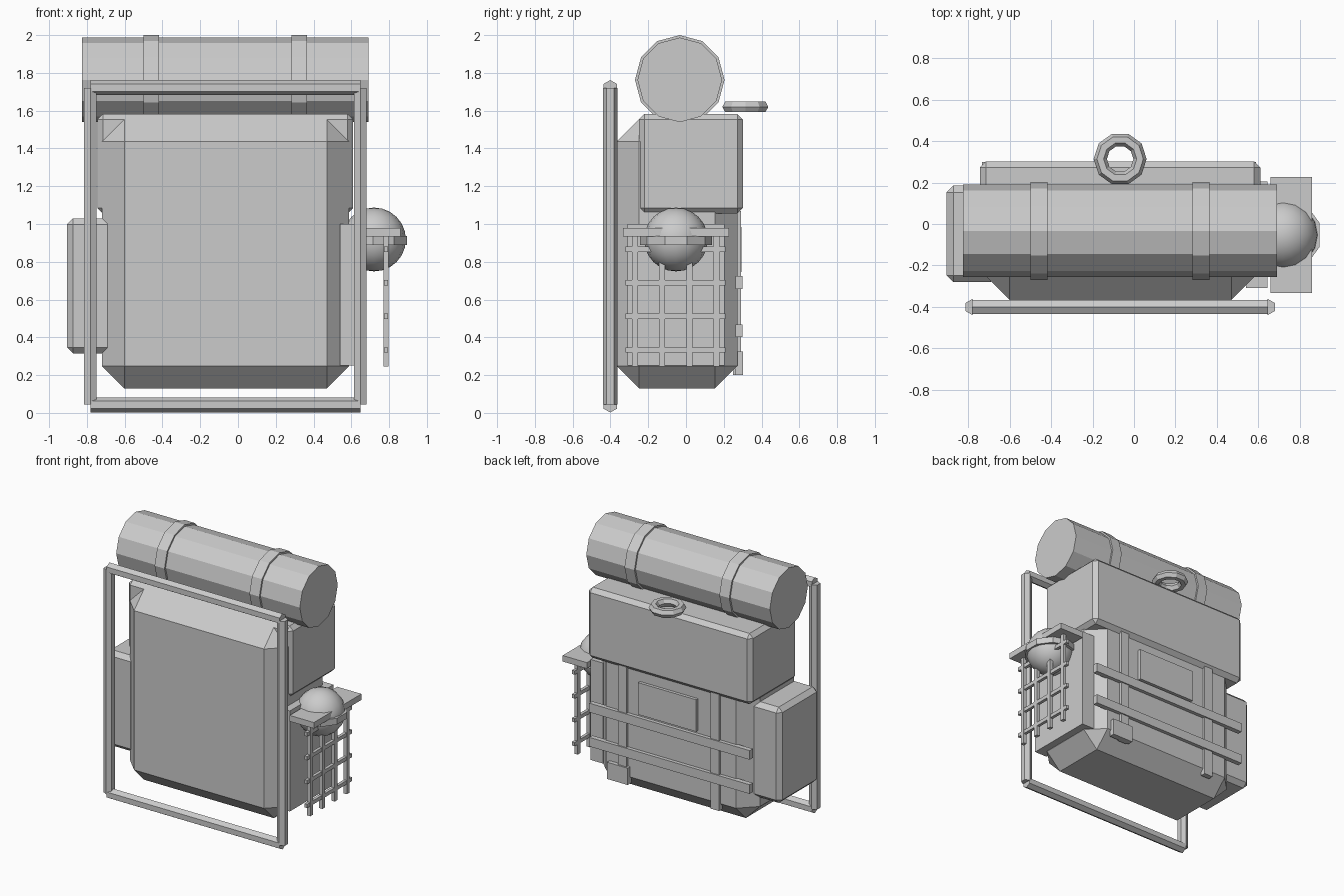
import bpy
import math
from mathutils import Matrix

if "Cube" in bpy.data.objects:
    bpy.data.objects.remove(bpy.data.objects["Cube"])

grey = bpy.data.materials.new("plain_grey")
grey.diffuse_color = (0.6, 0.6, 0.6, 1)
grey.use_nodes = True
grey.node_tree.nodes["Principled BSDF"].inputs["Base Color"].default_value = grey.diffuse_color


def finish(obj, name):
    obj.name = name
    obj.data.materials.clear()
    obj.data.materials.append(grey)
    return obj


def box(name, x, y, z, bevel=0.0):
    """Box from (min, max) pairs, with optional chamfered edges."""
    bpy.ops.mesh.primitive_cube_add(size=1)
    o = finish(bpy.context.object, name)
    size = [b - a for a, b in (x, y, z)]
    mid = [(a + b) / 2 for a, b in (x, y, z)]
    o.data.transform(Matrix.Translation(mid) @ Matrix.Diagonal((*size, 1)))
    if bevel:
        m = o.modifiers.new("chamfer", "BEVEL")
        m.width, m.segments = bevel, 1
    return o


def rod(name, axis, lo, hi, centre, radius, sides):
    """Prism along x or z; centre holds the two remaining coordinates."""
    bpy.ops.mesh.primitive_cylinder_add(vertices=sides, radius=radius, depth=hi - lo)
    o = finish(bpy.context.object, name)
    mid = (lo + hi) / 2
    if axis == "x":
        # turn about y, then about x so a corner points up
        turn = Matrix.Rotation(math.pi / 2, 4, "X") @ Matrix.Rotation(math.pi / 2, 4, "Y")
        o.data.transform(Matrix.Translation((mid, *centre)) @ turn)
    else:
        o.data.transform(Matrix.Translation((*centre, mid)))
    return o


# Main bag, lid and side pockets
box("main_bag", (-0.72, 0.588), (-0.366, 0.272), (0.13, 1.555), 0.118)
box("lid_pocket", (-0.745, 0.61), (-0.25, 0.302), (1.055, 1.583), 0.03)
box("left_pocket", (-0.905, -0.66), (-0.28, 0.185), (0.315, 1.03), 0.032)
box("right_pocket", (0.54, 0.645), (-0.31, 0.205), (0.25, 1.0))

# Carrying frame of hexagonal tubes
for side, x in (("left", -0.782), ("right", 0.648)):
    rod("frame_upright_" + side, "z", 0.045, 1.72, (x, -0.401), 0.038, 6)
for end, z in (("bottom", 0.042), ("top", 1.722)):
    rod("frame_bar_" + end, "x", -0.782, 0.648, (-0.401, z), 0.04, 6)

# Bedroll with two straps
rod("bedroll", "x", -0.826, 0.69, (-0.033, 1.763), 0.224, 12)
for x in (-0.459, 0.324):
    rod("bedroll_strap", "x", x - 0.041, x + 0.041, (-0.033, 1.763), 0.237, 12)

# Ring on the lid
bpy.ops.mesh.primitive_torus_add(location=(-0.067, 0.314, 1.62), major_radius=0.096,
                                 minor_radius=0.032, major_segments=10, minor_segments=6)
finish(bpy.context.object, "lid_ring")

# Back webbing, patch and buckle
for x in (-0.44, 0.324):
    box("back_strap", (x - 0.036, x + 0.036), (0.25, 0.29), (0.2, 1.07))
for z in (0.435, 0.69):
    box("back_cross_strap", (-0.735, 0.59), (0.262, 0.299), (z - 0.034, z + 0.034))
box("back_patch", (-0.29, 0.19), (0.26, 0.295), (0.745, 0.983))
box("strap_buckle", (0.27, 0.44), (0.26, 0.303), (0.2, 0.325))

# Ball held by a rim plate and a band
bpy.ops.mesh.primitive_uv_sphere_add(segments=16, ring_count=12, radius=0.169,
                                     location=(0.72, -0.053, 0.918))
finish(bpy.context.object, "ball")
bpy.ops.object.shade_smooth()
rod("ball_band", "z", 0.89, 0.937, (0.715, -0.053), 0.19, 10)
box("net_rim", (0.66, 0.86), (-0.333, 0.227), (0.935, 0.98))

# Hanging net
for i in range(4):
    y = -0.27 + 0.144 * i
    box("net_cord_upright", (0.77, 0.797), (y - 0.016, y + 0.016), (0.245, 0.94))
    z = 0.333 + 0.178 * i
    box("net_cord_cross", (0.772, 0.795), (-0.32, 0.21), (z - 0.014, z + 0.014))
